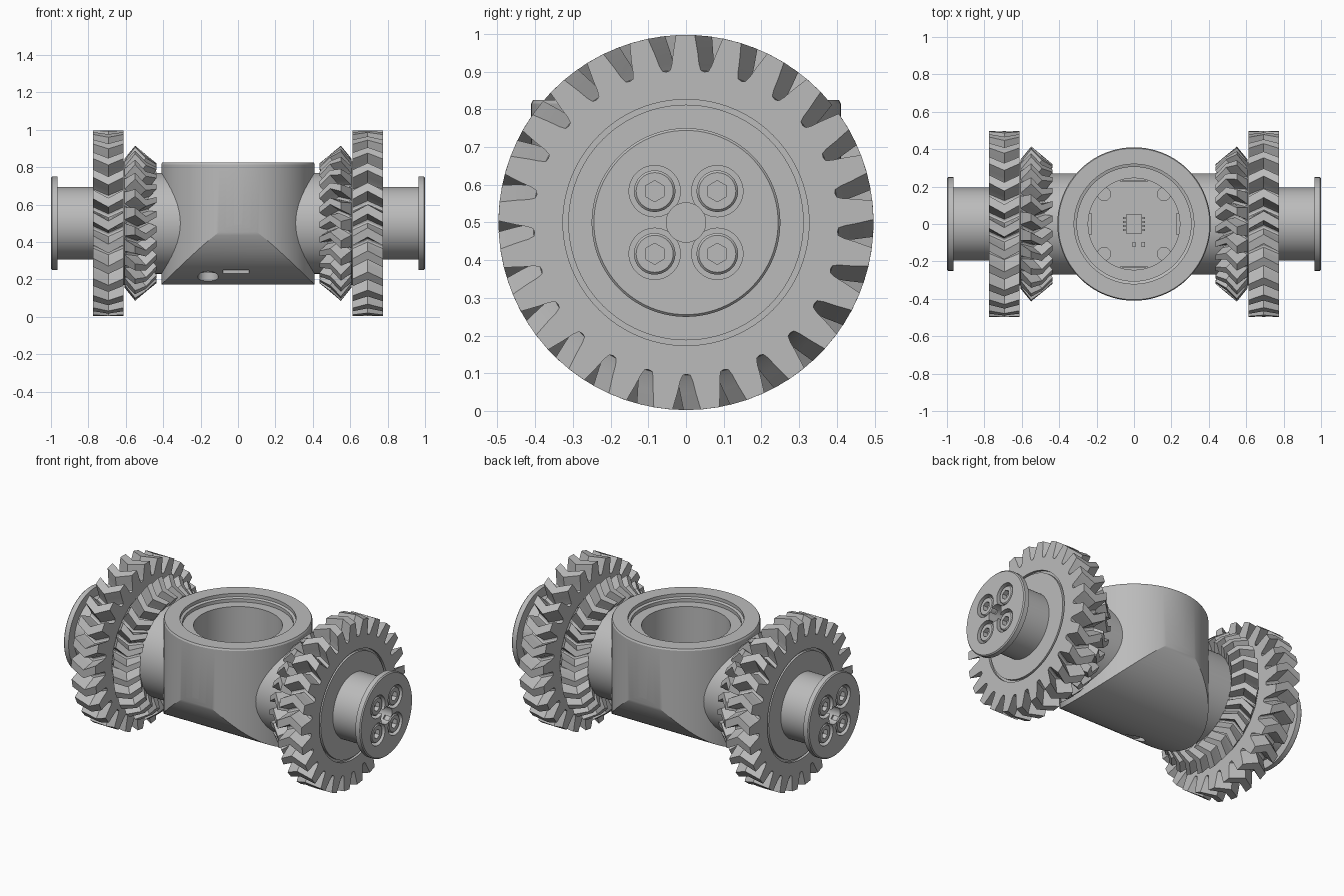
import bpy, bmesh, math
from mathutils import Matrix, Vector

if "Cube" in bpy.data.objects:
    bpy.data.objects.remove(bpy.data.objects["Cube"])

GREY = (0.5, 0.5, 0.5, 1)
metal = bpy.data.materials.new("plain grey")
metal.use_nodes = True
metal.diffuse_color = GREY
metal.node_tree.nodes["Principled BSDF"].inputs["Base Color"].default_value = GREY

AXLE = 0.5                     # height of the gear axle
TEETH = 25
PITCH = math.tau / TEETH
parts = []


def finish(name, bm):
    bmesh.ops.recalc_face_normals(bm, faces=bm.faces)
    mesh = bpy.data.meshes.new(name)
    bm.to_mesh(mesh)
    bm.free()
    mesh.materials.append(metal)
    obj = bpy.data.objects.new(name, mesh)
    bpy.context.collection.objects.link(obj)
    parts.append(obj)
    return obj


def lathe(name, profile, axis="Z", center=(0, 0, 0), steps=96):
    """Revolve (radius, along) points around the z or x axis."""
    bm = bmesh.new()
    verts = [bm.verts.new((r, 0, h)) for r, h in profile]
    edges = [bm.edges.new((a, b)) for a, b in zip(verts, verts[1:] + verts[:1])]
    bmesh.ops.spin(bm, geom=verts + edges, cent=(0, 0, 0), axis=(0, 0, 1),
                   angle=math.tau, steps=steps)
    bmesh.ops.remove_doubles(bm, verts=bm.verts, dist=1e-5)
    turn = Matrix.Rotation(math.pi / 2, 4, "Y") if axis == "X" else Matrix()
    bmesh.ops.transform(bm, verts=bm.verts, matrix=Matrix.Translation(center) @ turn)
    return finish(name, bm)


def rod(name, radius, start, end, axis, center, steps=40):
    return lathe(name, [(0, start), (radius, start), (radius, end), (0, end)],
                 axis, center, steps)


def box(name, center, size):
    bm = bmesh.new()
    bmesh.ops.create_cube(bm, size=1)
    bmesh.ops.transform(bm, verts=bm.verts, matrix=Matrix.Translation(center)
                        @ Matrix.Diagonal((*size, 1)))
    return finish(name, bm)


def boolean(obj, cutters, operation="DIFFERENCE"):
    for cutter in cutters:
        mod = obj.modifiers.new("cut", "BOOLEAN")
        mod.operation, mod.object, mod.solver = operation, cutter, "EXACT"
    graph = bpy.context.evaluated_depsgraph_get()
    mesh = bpy.data.meshes.new_from_object(obj.evaluated_get(graph))
    obj.modifiers.clear()
    obj.data = mesh
    for cutter in cutters:
        parts.remove(cutter)
        bpy.data.objects.remove(cutter)
    return obj


# Tooth outline: share of the pitch, share of the tooth height
half_tooth = [(0, 0), (0.1, 0.03), (0.16, 0.2), (0.21, 0.5), (0.3, 1)]
tooth = half_tooth + [(1 - u, h) for u, h in reversed(half_tooth[1:])]


def gear(name, stations):
    """Toothed solid; each station is (root x, root r), (tip x, tip r), twist."""
    bm = bmesh.new()
    rings = []
    for root, tip, twist in stations:
        ring = []
        for i in range(TEETH):
            for u, h in tooth:
                x, r = Vector(root).lerp(Vector(tip), h)
                a = math.radians(twist) + (i + u) * PITCH
                ring.append(bm.verts.new((x, r * math.sin(a), AXLE + r * math.cos(a))))
        rings.append(ring)
    n, k = len(rings[0]), len(tooth)
    for a, b in zip(rings, rings[1:]):
        for i in range(n):
            j = (i + 1) % n
            bm.faces.new((a[i], a[j], b[j], b[i]))
    for ring in (rings[0], rings[-1]):
        bm.faces.new(ring[::k])
        for i in range(0, n, k):
            bm.faces.new(ring[i:i + k] + [ring[(i + k) % n]])
    return finish(name, bm)


# Central housing: stepped cup with a rounded underside
housing = lathe("housing", [
    (0, 0.33), (0.245, 0.33), (0.245, 0.78), (0.305, 0.78), (0.305, 0.8),
    (0.32, 0.805), (0.32, 0.825), (0.405, 0.825), (0.41, 0.815), (0.41, 0), (0, 0)], steps=128)
R, LIFT = 0.422, 0.594
outline = [(R, 1)] + [(R * math.cos(i * math.pi / 64), LIFT - R * math.sin(i * math.pi / 64))
                      for i in range(65)] + [(-R, 1)]
bm = bmesh.new()
face = bm.faces.new([bm.verts.new((-0.6, y, z)) for y, z in outline])
pushed = bmesh.ops.extrude_face_region(bm, geom=[face])["geom"]
bmesh.ops.translate(bm, vec=(1.2, 0, 0),
                    verts=[v for v in pushed if isinstance(v, bmesh.types.BMVert)])
boolean(housing, [finish("underside_form", bm)], "INTERSECT")

# Underside screw hole and slot, floor corner holes
holes = [rod("hole", 0.055, 0.1, 0.27, "Z", (-0.16, -0.18, 0)),
         box("slot", (-0.01, -0.23, 0.2), (0.14, 0.025, 0.17))]
holes += [rod("corner_hole", 0.035, 0.305, 0.4, "Z", (x, y, 0), 24)
          for x in (-0.16, 0.16) for y in (-0.16, 0.16)]
boolean(housing, holes)
under_screw = rod("under_screw", 0.042, 0.235, 0.28, "Z", (-0.16, -0.18, 0))
boolean(under_screw, [rod("hex", 0.022, 0.2, 0.255, "Z", (-0.16, -0.18, 0), 6)])

# Circuit board details on the cup floor
box("board_chip", (0, 0, 0.345), (0.085, 0.1, 0.03))
for side in (-1, 1):
    box("board_connector", (side * 0.235, 0, 0.4), (0.02, 0.11, 0.14))
    box("board_edge", (0, side * 0.232, 0.335), (0.15, 0.008, 0.012))
    for i in range(4):
        box("chip_pin", (side * 0.05, -0.033 + i * 0.022, 0.336), (0.018, 0.01, 0.012))
        rod("board_contact", 0.01, 0.33, 0.337, "Z", (side * 0.13, -0.07 + i * 0.05, 0), 16)
for x in (0, 0.05):
    box("board_component", (x, -0.11, 0.336), (0.018, 0.025, 0.014))

# One axle arm, built on +x
first = len(parts)
axle = (0, 0, AXLE)
rod("left_neck", 0.27, 0.27, 0.478, "X", axle, 96)
gear("left_bevel_gear", [
    ((0.475, 0.265), (0.435, 0.32), 2),
    ((0.54, 0.305), (0.4925, 0.3675), 8),
    ((0.607, 0.345), (0.55, 0.415), 2)])
rod("left_spacer", 0.33, 0.6, 0.63, "X", axle, 96)
spur = gear("left_spur_gear", [
    ((x, 0.402), (x, 0.497), twist) for x, twist in ((0.612, 7), (0.6935, 12.3), (0.775, 7))])
boolean(spur, [lathe("groove", [(0.312, 0.76), (0.326, 0.76), (0.326, 0.8), (0.312, 0.8)],
                     "X", axle)])

# Spool with end flange, centre bore and four screw recesses
spool = lathe("left_spool", [
    (0, 0.72), (0.195, 0.72), (0.195, 0.965), (0.25, 0.965), (0.25, 0.994), (0.244, 1),
    (0.052, 1), (0.052, 0.85), (0, 0.85)], "X", axle)
spots = [(0, y, AXLE + z) for y in (-0.083, 0.083) for z in (-0.083, 0.083)]
boolean(spool, [rod("recess", 0.068, 0.955, 1.05, "X", s) for s in spots])
for spot in spots:
    screw = lathe("left_flange_screw", [(0, 0.94), (0.055, 0.94), (0.055, 0.988),
                                        (0.049, 0.994), (0, 0.994)], "X", spot, 40)
    boolean(screw, [rod("hex_socket", 0.028, 0.965, 1.05, "X", spot, 6)])

# Smooth round surfaces, keep machined edges sharp
bpy.ops.object.select_all(action="DESELECT")
for obj in parts:
    obj.select_set(True)
bpy.context.view_layer.objects.active = parts[0]
bpy.ops.object.shade_smooth_by_angle(angle=math.radians(25))

# Opposite arm: the same parts turned half way round
for obj in parts[first:]:
    twin = obj.copy()
    twin.name = obj.name.replace("left", "right")
    twin.matrix_world = Matrix.Rotation(math.pi, 4, "Z") @ obj.matrix_world
    bpy.context.collection.objects.link(twin)
